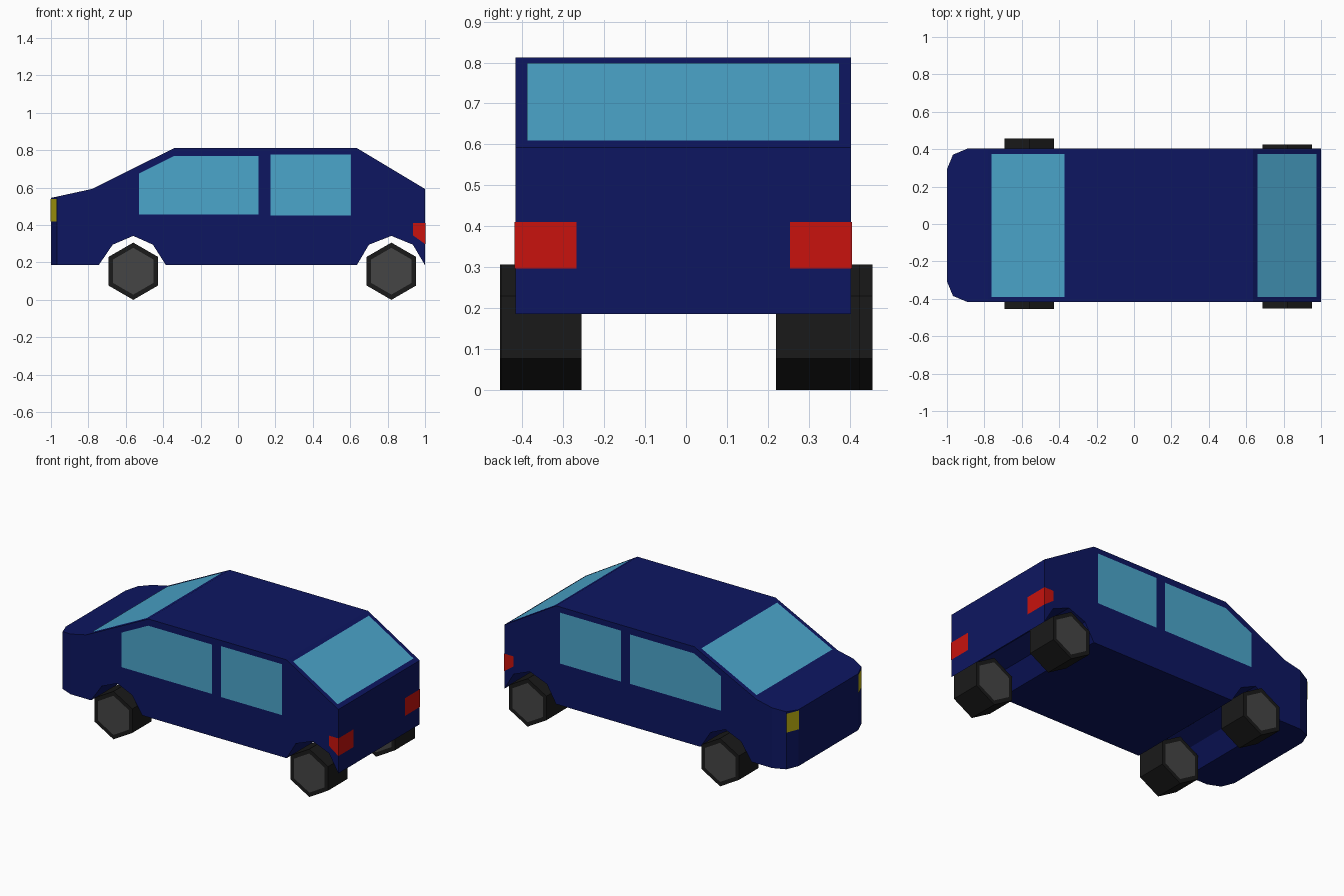
import bpy, bmesh, math
from mathutils import Matrix, Vector

if "Cube" in bpy.data.objects:
    bpy.data.objects.remove(bpy.data.objects["Cube"])

CY, HALF = -0.007, 0.41      # body centre line and half width
EPS = 0.002                  # how far panels sit proud of the body


def material(name, rgb):
    m = bpy.data.materials.new(name)
    m.diffuse_color = (*rgb, 1)
    m.use_nodes = True
    m.node_tree.nodes["Principled BSDF"].inputs["Base Color"].default_value = m.diffuse_color
    return m


BLUE = material("body_blue", (0.004, 0.008, 0.12))
GLASS = material("glass_blue", (0.07, 0.38, 0.60))
RED = material("light_red", (0.58, 0.006, 0.004))
YELLOW = material("light_yellow", (0.50, 0.42, 0.005))
RUBBER = material("tyre_black", (0.01, 0.01, 0.01))
HUB = material("hub_grey", (0.06, 0.06, 0.06))


def finish(bm, name, *mats):
    mesh = bpy.data.meshes.new(name)
    bm.to_mesh(mesh)
    bm.free()
    for m in mats:
        mesh.materials.append(m)
    ob = bpy.data.objects.new(name, mesh)
    bpy.context.collection.objects.link(ob)
    return ob


def panel(name, pts, mat, outward):
    """Flat coloured panel, lifted slightly off the body."""
    n = Vector(outward).normalized()
    bm = bmesh.new()
    f = bm.faces.new([bm.verts.new(Vector(p) + n * EPS) for p in pts])
    f.normal_update()
    if f.normal.dot(n) < 0:
        f.normal_flip()
    return finish(bm, name, mat)


# Body: side profile with wheel arches, extruded across the width
profile = [(-1, .185), (-1, .545), (-.78, .593), (-.34, .812), (.635, .812), (1, .593),
           (1, .185), (.935, .295), (.82, .342), (.70, .295), (.635, .185),
           (-.385, .185), (-.455, .295), (-.56, .342), (-.67, .295), (-.745, .185)]
bm = bmesh.new()
side = bm.faces.new([bm.verts.new((x, CY - HALF, z)) for x, z in profile])
ext = bmesh.ops.extrude_face_region(bm, geom=[side])
bmesh.ops.translate(bm, vec=(0, 2 * HALF, 0),
                    verts=[v for v in ext["geom"] if isinstance(v, bmesh.types.BMVert)])
bmesh.ops.recalc_face_normals(bm, faces=bm.faces)
# Rounded nose corners
corners = [e for e in bm.edges if all(v.co.x < -.99 for v in e.verts)
           and abs(e.verts[0].co.z - e.verts[1].co.z) > .1]
bmesh.ops.bevel(bm, geom=corners, offset=.11, segments=2, profile=.5, affect='EDGES')
finish(bm, "body", BLUE)

# Side windows and lights, mirrored left and right
front_glass = [(-.53, .455), (-.53, .675), (-.34, .77), (.11, .77), (.11, .455)]
rear_glass = [(.175, .452), (.175, .777), (.605, .777), (.605, .452)]
tail_side = [(.935, .41), (.935, .345), (1 + EPS, .297), (1 + EPS, .41)]
for s, tag in ((-1, "near"), (1, "far")):
    y = CY + s * HALF
    for name, pts, mat in (("front_side_window", front_glass, GLASS),
                           ("rear_side_window", rear_glass, GLASS),
                           ("tail_light_side", tail_side, RED)):
        panel(f"{name}_{tag}", [(px, y, pz) for px, pz in pts], mat, (0, s, 0))
    y1, y0 = y + s * EPS, CY + s * .261
    panel(f"tail_light_{tag}", [(1, y0, .297), (1, y1, .297), (1, y1, .41), (1, y0, .41)],
          RED, (1, 0, 0))
    a, b = (-.968, CY + s * .378), (-1, CY + s * .30)
    panel(f"headlight_{tag}", [(*a, .42), (*b, .42), (*b, .54), (*a, .54)],
          YELLOW, (-.078, s * .032, 0))


# Windscreen and rear window lie on the sloping faces
def sloped_window(name, low, high, x_low, x_high):
    (ax, az), (bx, bz) = low, high

    def z(x):
        return az + (bz - az) * (x - ax) / (bx - ax)
    pts = [(x_low, CY - .382, z(x_low)), (x_low, CY + .382, z(x_low)),
           (x_high, CY + .382, z(x_high)), (x_high, CY - .382, z(x_high))]
    panel(name, pts, GLASS, (-(bz - az) / (bx - ax), 0, 1))


sloped_window("windscreen", profile[2], profile[3], -.76, -.37)
sloped_window("rear_window", profile[5], profile[4], .975, .66)


# Wheels: six-sided, with an inset hub on both faces
def wheel(name, x, y_in, y_out):
    bm = bmesh.new()
    bmesh.ops.create_cone(bm, cap_ends=True, segments=6, radius1=.153, radius2=.153,
                          depth=abs(y_out - y_in))
    top = max(bm.verts, key=lambda v: v.co.y).co
    turn = math.pi / 2 - math.atan2(top.y, top.x)
    bmesh.ops.transform(bm, verts=bm.verts,
                        matrix=Matrix.Translation((x, (y_in + y_out) / 2, .153))
                        @ Matrix.Rotation(math.pi / 2, 4, 'X') @ Matrix.Rotation(turn, 4, 'Z'))
    bm.normal_update()
    caps = [f for f in bm.faces if abs(f.normal.y) > .9]
    bmesh.ops.inset_individual(bm, faces=caps, thickness=.028)
    for f in caps:
        f.material_index = 1
    finish(bm, name, RUBBER, HUB)


wheel("front_wheel_near", -.56, -.26, -.455)
wheel("front_wheel_far", -.56, .26, .456)
wheel("rear_wheel_near", .82, -.255, -.452)
wheel("rear_wheel_far", .82, .22, .425)
